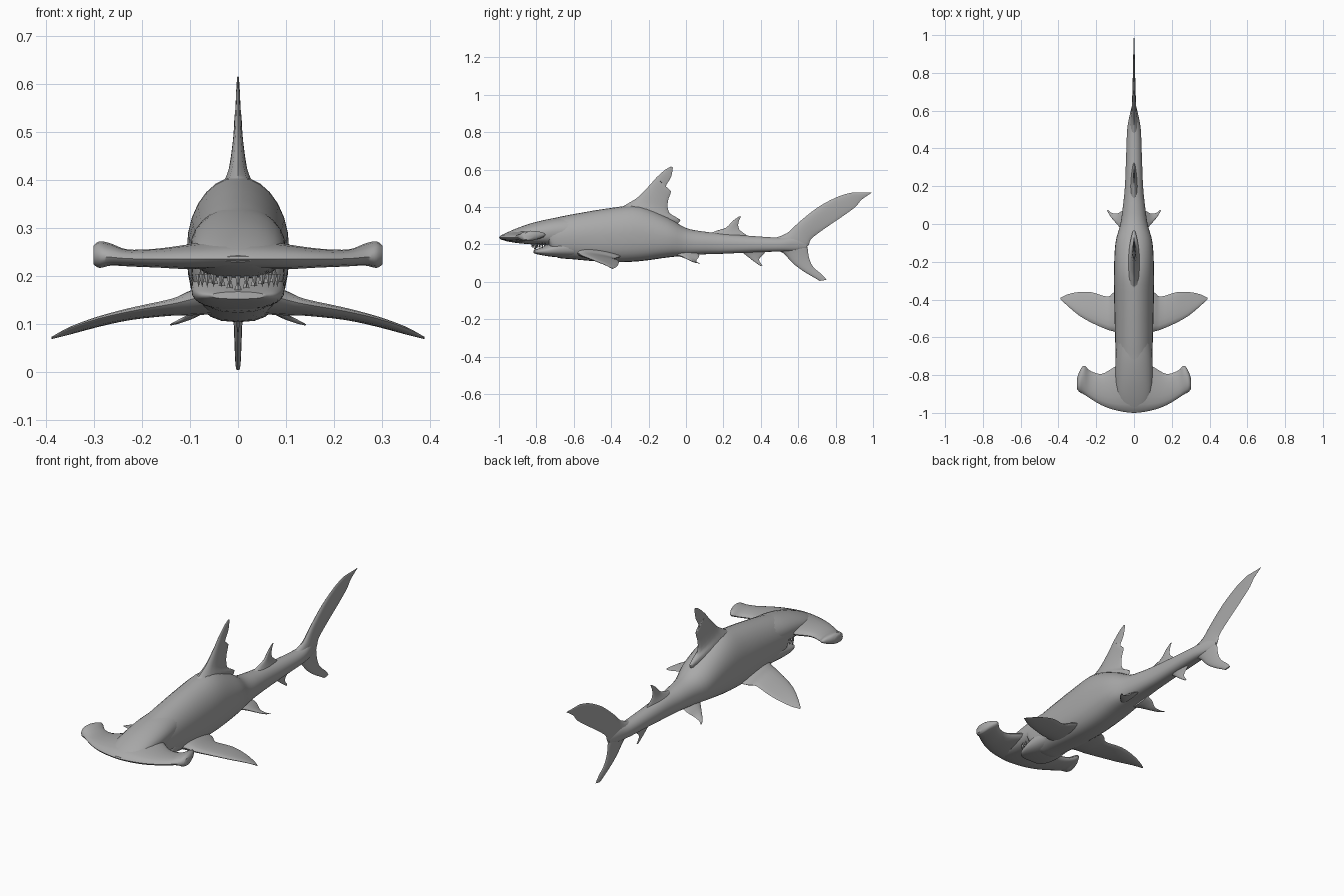
import bpy, bmesh, math
from mathutils import Vector as V

skin = bpy.data.materials.new("grey skin")
skin.diffuse_color = (0.4, 0.4, 0.4, 1)


def resample(rows, n):
    """Catmull-Rom interpolation of number rows."""
    out = []
    for i in range(len(rows) - 1):
        a, b, c, d = (rows[max(i - 1, 0)], rows[i], rows[i + 1], rows[min(i + 2, len(rows) - 1)])
        for k in range(n):
            t = k / n
            out.append([0.5 * (2 * q + (r - p) * t + (2 * p - 5 * q + 4 * r - s) * t * t
                               + (3 * q - p - 3 * r + s) * t ** 3) for p, q, r, s in zip(a, b, c, d)])
    return out + [list(rows[-1])]


def loft(name, rings, mirror=False, angle=50):
    bm = bmesh.new()
    vs = [[bm.verts.new(p) for p in r] for r in rings]
    n = len(vs[0])
    for a, b in zip(vs, vs[1:]):
        for i in range(n):
            j = (i + 1) % n
            bm.faces.new((a[i], a[j], b[j], b[i]))
    bm.faces.new(vs[0][::-1])
    bm.faces.new(vs[-1])
    bmesh.ops.recalc_face_normals(bm, faces=bm.faces)
    me = bpy.data.meshes.new(name)
    bm.to_mesh(me)
    bm.free()
    ob = bpy.data.objects.new(name, me)
    bpy.context.collection.objects.link(ob)
    me.materials.append(skin)
    bpy.ops.object.select_all(action='DESELECT')
    ob.select_set(True)
    bpy.context.view_layer.objects.active = ob
    bpy.ops.object.shade_smooth_by_angle(angle=math.radians(angle))
    if mirror:
        ob.modifiers.new("mirror", 'MIRROR')
    return ob


def trunk(name, rows, n=4, sides=28):
    """Rows: y, half width, bottom, top; flatter belly, rounded back."""
    rings = []
    for y, w, zb, zt in resample(rows, n):
        zm = zb + 0.5 * (zt - zb)
        ring = []
        for k in range(sides):
            a = 2 * math.pi * k / sides
            c, s = math.cos(a), math.sin(a)
            e = 0.75 if s < 0 else 1.0
            ring.append((w * math.copysign(abs(c) ** e, c), y,
                         zm + (zt - zm) * math.copysign(abs(s) ** e, s)))
        rings.append(ring)
    return loft(name, rings)


def foil(name, rows, axis, n=3, taper=0.5, sides=16, **kw):
    """Rows: leading point, trailing point, half thickness along axis."""
    rings = []
    for r in resample(rows, n):
        lead, trail, t = V(r[0:3]), V(r[3:6]), max(r[6], 0.001)
        ring = []
        for k in range(sides):
            a = 2 * math.pi * k / sides
            u = (1 - math.cos(a)) / 2
            h = math.sin(a) * (1 - taper * u) * (1 + 0.4 * taper)
            ring.append(lead.lerp(trail, u) + V(axis) * h * t)
        rings.append(ring)
    return loft(name, rings, **kw)


def upright_fin(name, rows, n=3):
    return foil(name, [(0, a, b, 0, c, d, t) for a, b, c, d, t in rows], (1, 0, 0), n)


# Body from throat to tail stalk
trunk("body", [
    (-0.735, .094, .20, .335), (-0.70, .097, .135, .342), (-0.6, .10, .12, .362),
    (-0.4, .105, .105, .395), (-0.25, .106, .11, .405), (-0.1, .098, .13, .345),
    (0, .072, .14, .288), (.1, .058, .147, .268), (.2, .048, .15, .258),
    (.35, .042, .157, .245), (.5, .036, .162, .236), (.58, .022, .165, .24), (.645, .006, .18, .22)])

# Snout above the mouth
trunk("snout", [
    (-0.995, .03, .23, .243), (-0.96, .07, .217, .262), (-0.9, .092, .207, .288),
    (-0.82, .098, .20, .315), (-0.72, .098, .195, .338), (-0.62, .09, .195, .35)])

# Lower jaw
trunk("lower_jaw", [
    (-0.815, .055, .153, .168), (-0.79, .08, .146, .178), (-0.74, .094, .137, .198),
    (-0.68, .097, .131, .225), (-0.6, .09, .13, .24)])

# Wide hammer-shaped head, symmetric across x
half = [(0, -1.0, -.70, .236, .27, .03), (.1, -.985, -.755, .236, .247, .026),
        (.17, -.96, -.793, .236, .24, .02), (.23, -.925, -.778, .237, .24, .018),
        (.265, -.902, -.75, .24, .252, .023), (.288, -.89, -.78, .241, .25, .028),
        (.301, -.875, -.815, .242, .247, .02)]
full = [(-r[0],) + r[1:] for r in half[:0:-1]] + half
foil("hammer_head", [(x, a, c, x, b, d, t) for x, a, b, c, d, t in full], (0, 0, 1), 4, taper=0.15)

# Fins on the centre line
upright_fin("main_dorsal_fin", [
    (-.46, .34, .02, .255, .065), (-.34, .402, -.05, .30, .042), (-.30, .425, -.03, .33, .03),
    (-.26, .45, -.09, .37, .02), (-.2, .51, -.097, .43, .011), (-.165, .55, -.08, .485, .008),
    (-.15, .565, -.11, .505, .006), (-.11, .60, -.08, .56, .004), (-.08, .616, -.07, .612, .002)])
upright_fin("rear_dorsal_fin", [
    (.10, .25, .34, .225, .025), (.17, .275, .325, .248, .013), (.215, .29, .285, .28, .008),
    (.25, .325, .28, .315, .005), (.285, .35, .295, .35, .002)])
upright_fin("anal_fin", [
    (.28, .17, .42, .175, .02), (.31, .15, .42, .153, .01), (.355, .115, .39, .12, .005),
    (.40, .083, .41, .087, .002)])
upright_fin("upper_tail_lobe", [
    (.46, .23, .62, .175, .024), (.54, .26, .655, .195, .017), (.60, .315, .67, .23, .012),
    (.70, .395, .735, .28, .009), (.80, .45, .83, .345, .006), (.87, .473, .893, .39, .005),
    (.90, .477, .915, .41, .004), (.945, .477, .94, .44, .003), (.995, .478, .99, .474, .001)])
upright_fin("lower_tail_lobe", [
    (.46, .175, .63, .23, .024), (.52, .153, .65, .18, .015), (.57, .10, .657, .13, .010),
    (.63, .055, .68, .08, .008), (.70, .014, .73, .036, .006), (.715, .005, .752, .01, .004)])

# Paired fins
foil("pectoral_fin", [
    (.05, -.60, .165, .05, -.34, .14, .035), (.105, -.57, .15, .105, -.36, .132, .025),
    (.14, -.56, .142, .14, -.385, .125, .017), (.22, -.525, .128, .22, -.362, .114, .012),
    (.29, -.485, .112, .29, -.36, .097, .009), (.35, -.435, .092, .35, -.372, .08, .006),
    (.388, -.40, .073, .388, -.39, .07, .002)], (0, 0, 1), mirror=True)
foil("pelvic_fin", [
    (.03, -.07, .155, .03, .07, .15, .02), (.065, -.03, .14, .06, .07, .135, .012),
    (.10, .01, .12, .09, .055, .115, .006), (.125, .04, .107, .12, .06, .104, .004),
    (.142, .07, .10, .138, .076, .098, .001)], (0, 0, 1), mirror=True)

# Teeth along the two jaw arcs
bm = bmesh.new()
for k in range(13):
    a = math.radians(-72 + 12 * k)
    x, y = .082 * math.sin(a), -.73 - .078 * math.cos(a)
    for z, tip, out in ((.172 + .02 * abs(math.sin(a)), .024, 1), (.205, -.028, 1.05)):
        if tip < 0:
            y -= .015
        base = [bm.verts.new((x * out + .007 * math.cos(b), y + .005 * math.sin(b), z))
                for b in (0, math.pi / 2, math.pi, 1.5 * math.pi)]
        peak = bm.verts.new((x * out, y, z + tip))
        for i in range(4):
            bm.faces.new((base[i], base[(i + 1) % 4], peak))
        bm.faces.new(base[::-1])
bmesh.ops.recalc_face_normals(bm, faces=bm.faces)
me = bpy.data.meshes.new("teeth")
bm.to_mesh(me)
bm.free()
me.materials.append(skin)
bpy.context.collection.objects.link(bpy.data.objects.new("teeth", me))
